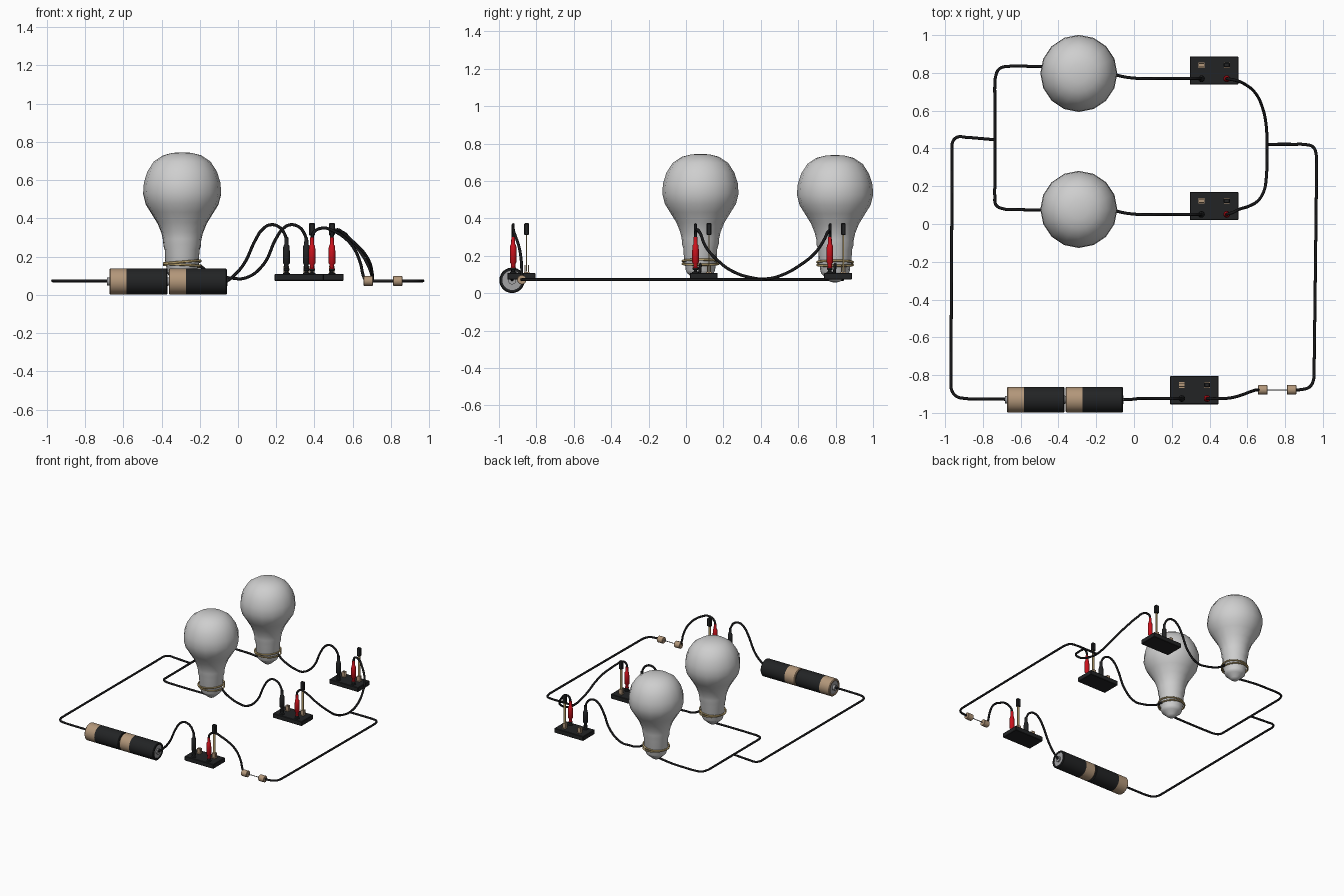
import bpy, bmesh, math
from mathutils import Matrix, Vector

if "Cube" in bpy.data.objects:
    bpy.data.objects.remove(bpy.data.objects["Cube"])


def mat(name, r, g, b):
    m = bpy.data.materials.new(name)
    m.diffuse_color = (r, g, b, 1)
    m.use_nodes = True
    m.node_tree.nodes["Principled BSDF"].inputs["Base Color"].default_value = m.diffuse_color
    return m


BLACK = mat("black_plastic", .016, .017, .018)
WIRE = mat("wire_black", .009, .009, .010)
TAN = mat("tan_copper", .45, .31, .195)
GOLD = mat("brass", .50, .37, .16)
GLASS = mat("bulb_grey", .62, .62, .62)
STEEL = mat("steel_grey", .36, .36, .37)
RED = mat("red_plastic", .60, .006, .012)


def finish(name, bm, mats, angle=40):
    bmesh.ops.recalc_face_normals(bm, faces=bm.faces)
    me = bpy.data.meshes.new(name)
    bm.to_mesh(me)
    bm.free()
    ob = bpy.data.objects.new(name, me)
    bpy.context.collection.objects.link(ob)
    for m in mats:
        me.materials.append(m)
    bpy.ops.object.select_all(action='DESELECT')
    ob.select_set(True)
    bpy.context.view_layer.objects.active = ob
    bpy.ops.object.shade_smooth_by_angle(angle=math.radians(angle))
    return ob


def lathe(name, profile, n, loc, mats, bands=None, along_x=False, angle=40):
    """Revolve (radius, height) points; bands gives a material index per section."""
    bm = bmesh.new()
    rings = []
    for r, h in profile:
        if r == 0:
            rings.append([bm.verts.new((0, 0, h))])
        else:
            rings.append([bm.verts.new((r * math.cos(2 * math.pi * i / n),
                                        r * math.sin(2 * math.pi * i / n), h)) for i in range(n)])
    for k, (a, b) in enumerate(zip(rings, rings[1:])):
        for i in range(n):
            j = (i + 1) % n
            vs = [a[0]] if len(a) == 1 else [a[i], a[j]]
            vs += [b[0]] if len(b) == 1 else [b[j], b[i]]
            f = bm.faces.new(vs)
            f.material_index = bands[k] if bands else 0
    if along_x:
        bm.transform(Matrix.Rotation(math.pi / 2, 4, 'Y'))
    bm.transform(Matrix.Translation(loc))
    return finish(name, bm, mats, angle)


def box(name, loc, size, m, bevel=0):
    bm = bmesh.new()
    bmesh.ops.create_cube(bm, size=1, matrix=Matrix.Translation(loc) @ Matrix.Diagonal((*size, 1)))
    if bevel:
        bmesh.ops.bevel(bm, geom=bm.edges[:], offset=bevel, segments=1, affect='EDGES')
    return finish(name, bm, [m], 20)


def wire(name, pts, m=WIRE, r=.008, cyclic=False):
    cu = bpy.data.curves.new(name, 'CURVE')
    cu.dimensions = '3D'
    cu.bevel_depth = r
    cu.bevel_resolution = 2
    cu.resolution_u = 6
    cu.use_fill_caps = True
    sp = cu.splines.new('BEZIER')
    sp.bezier_points.add(len(pts) - 1)
    for bp, p in zip(sp.bezier_points, pts):
        bp.co = p
        bp.handle_left_type = bp.handle_right_type = 'AUTO'
    sp.use_cyclic_u = cyclic
    cu.materials.append(m)
    ob = bpy.data.objects.new(name, cu)
    bpy.context.collection.objects.link(ob)
    bpy.ops.object.select_all(action='DESELECT')
    ob.select_set(True)
    bpy.context.view_layer.objects.active = ob
    bpy.ops.object.convert(target='MESH')


def flat(pts, z=.073):
    return [(x, y, z) for x, y in pts]


# Batteries: tan positive end, black body, steel terminals
for i, x in enumerate((-.672, -.362)):
    lathe(f"battery_{i + 1}",
          [(0, -.012), (.02, -.012), (.02, .006), (.052, .006), (.052, 0), (.063, 0), (.068, .005),
           (.068, .09), (.068, .299), (.063, .304), (.052, .304), (.052, .298), (0, .298)],
          28, (x, -.93, .069), [BLACK, TAN, STEEL],
          [2, 2, 2, 1, 1, 1, 1, 0, 0, 0, 0, 2], True)
    lathe(f"battery_negative_contact_{i + 1}", [(0, .297), (.022, .297), (.022, .307), (0, .307)],
          16, (x, -.93, .069), [STEEL], None, True)

# Light bulbs with a doubled brass wire around each screw base
for i, (y, dz) in enumerate(((.797, -.004), (.077, .002))):
    lathe(f"light_bulb_{i + 1}",
          [(0, .062), (.022, .063), (.034, .072), (.062, .098), (.072, .106), (.078, .12), (.082, .15),
           (.088, .165), (.090, .235), (.098, .26), (.100, .29), (.108, .325), (.128, .375), (.162, .43),
           (.190, .475), (.204, .53), (.200, .585), (.182, .642), (.148, .695), (.100, .727),
           (.05, .74), (0, .743)], 16, (-.292, y, dz), [GLASS], angle=60)
    for k, z in enumerate((.155, .17)):
        s = .08 if k else -.05
        wire(f"brass_ring_{i + 1}_{k + 1}",
             [(-.292 + .095 * math.cos(a), y + .095 * math.sin(a), z + dz + s * .095 * math.cos(a))
              for a in [j * math.pi / 6 for j in range(12)]], GOLD, .006, True)


def plug(name, x, y, m):
    lathe(name, [(0, .108), (.018, .108), (.018, .114), (.009, .116), (.009, .124), (.015, .126),
                 (.015, .136), (.011, .14), (.012, .158), (.018, .165), (.018, .225), (.016, .255),
                 (.011, .262), (.010, .30), (0, .303)], 12, (x, y, 0), [m, BLACK],
          [1] * 6 + [0] * 8)


# Knife switches standing open, each with a black and a red plug
for i, (x, y) in enumerate(((.424, .813), (.424, .095), (.32, -.88))):
    n = i + 1
    box(f"switch_base_{n}", (x, y, .091), (.257, .149, .036), BLACK, .003)
    plug(f"black_plug_{n}", x - .067, y - .044, BLACK)
    plug(f"red_plug_{n}", x + .067, y - .044, RED)
    for side, cx in (("contact", x - .067), ("hinge", x + .067)):
        box(f"{side}_foot_{n}", (cx, y + .028, .111), (.03, .03, .006), TAN)
        for k in (-1, 1):
            box(f"{side}_clip_{n}_{k + 2}", (cx, y + .028 + k * .009, .13), (.028, .005, .04), TAN)
    box(f"switch_blade_{n}", (x + .067, y + .028, .215), (.018, .006, .20), GOLD)
    box(f"switch_handle_{n}", (x + .067, y + .028, .343), (.032, .026, .066), BLACK, .005)

# Fuse: two end caps joined by a fine filament
for n, x in ((1, .657), (2, .81)):
    lathe(f"fuse_cap_{n}", [(0, 0), (.023, 0), (.025, .002), (.025, .047), (.023, .049), (0, .049)],
          20, (x, -.878, .072), [TAN], None, True)
wire("fuse_filament", [(.68, -.878, .072), (.83, -.878, .072)], STEEL, .003)

# Wire from battery to left junction
wire("left_wire", flat([(-.67, -.928), (-.74, -.927), (-.84, -.926), (-.89, -.924), (-.94, -.912),
                        (-.965, -.88), (-.969, -.83), (-.969, -.78), (-.963, .33), (-.963, .38),
                        (-.96, .435), (-.935, .46), (-.89, .459), (-.85, .456), (-.737, .446)]))

# Left branch joining the tips of both bulbs
wire("left_branch_wire", flat([(-.292, .80), (-.42, .825), (-.50, .834), (-.56, .835), (-.66, .835),
                               (-.712, .822), (-.734, .775), (-.737, .73), (-.737, .68), (-.737, .2),
                               (-.737, .15), (-.730, .10), (-.69, .08), (-.64, .077), (-.49, .075),
                               (-.292, .077)]))


def hump(x, y):
    """Arch of wire rising into a black plug."""
    return [(x + a, y, z) for a, z in ((-.225, .157), (-.16, .29), (-.125, .342), (-.083, .366),
                                       (-.035, .352), (-.008, .315), (0, .29))]


# Wires into the black plugs
wire("battery_wire", [(-.062, -.93, .069), (-.035, -.93, .088)] + hump(.253, -.924))
for n, y in ((1, .797), (2, .077)):
    wire(f"bulb_wire_{n}", [(-.20, y, .155), (-.165, y - .002, .125), (-.11, y - .006, .10),
                            (-.04, y - .02, .088), (.04, y - .027, .088)] + hump(.357, y - .026))

# Wire from third switch to fuse
wire("fuse_wire", [(.387, -.924, .29), (.395, -.924, .325), (.445, -.924, .349), (.50, -.922, .333),
                   (.555, -.91, .30), (.605, -.892, .245), (.64, -.88, .165), (.655, -.878, .10),
                   (.668, -.878, .072)])

# Right branch between the two red plugs
wire("right_branch_wire", [(.491, .769, .29), (.50, .768, .325), (.54, .76, .33), (.59, .738, .285),
                           (.645, .69, .215), (.682, .61, .15), (.70, .52, .10), (.704, .43, .077),
                           (.704, .34, .085), (.70, .24, .122), (.688, .175, .17), (.655, .122, .225),
                           (.61, .095, .27), (.555, .077, .318), (.52, .06, .34), (.495, .053, .325),
                           (.491, .051, .29)])

# Wire from fuse to right junction
wire("right_wire", flat([(.85, -.878), (.89, -.876), (.93, -.862), (.949, -.83), (.953, -.78), (.954, -.73),
                         (.966, .25), (.966, .30), (.964, .37), (.948, .408), (.90, .421), (.85, .422),
                         (.704, .422)]))
